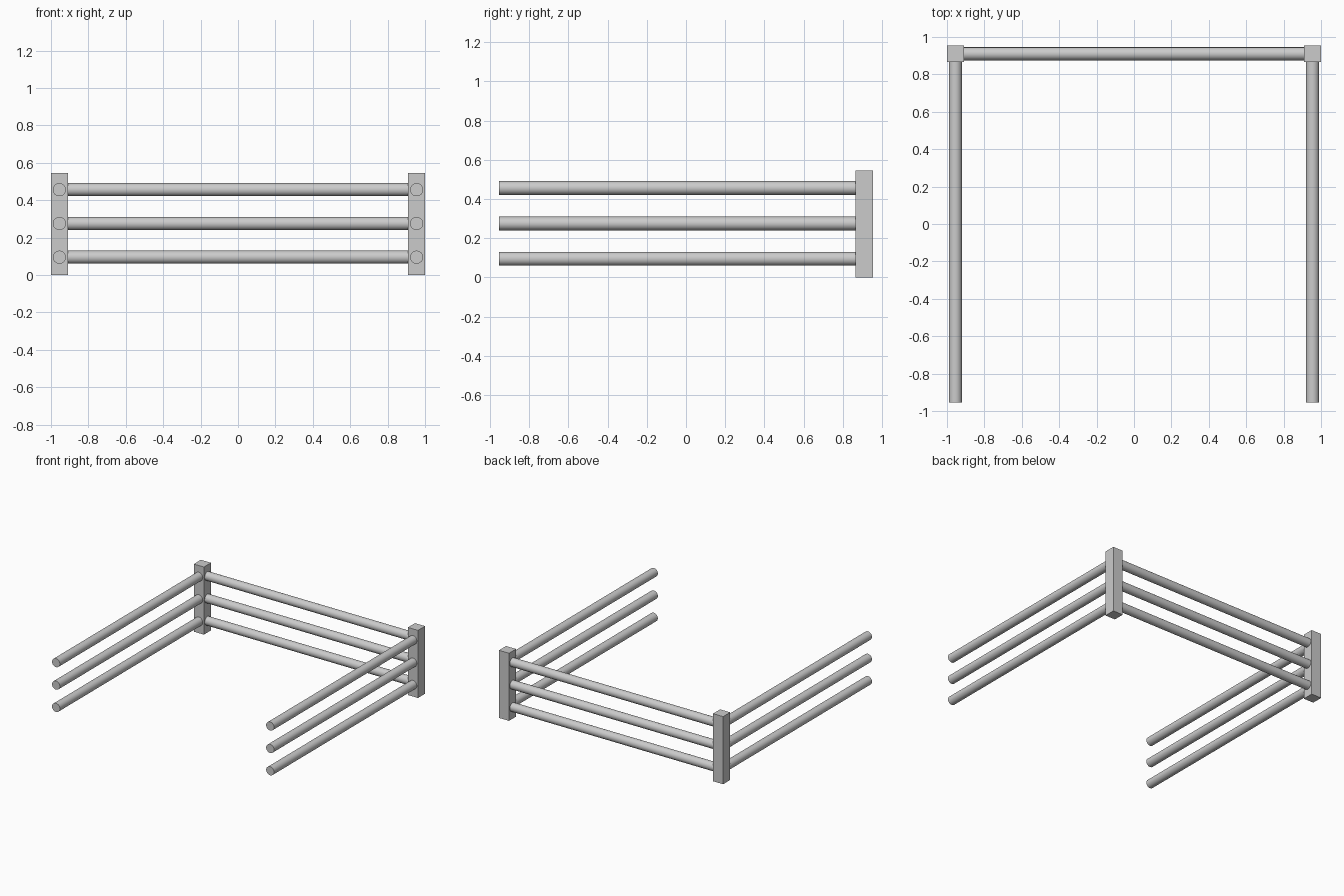
import bpy
import math

cube = bpy.data.objects.get("Cube")
if cube:
    bpy.data.objects.remove(cube, do_unlink=True)

grey = bpy.data.materials.new("plain grey")
grey.use_nodes = True
colour = (0.6, 0.6, 0.6, 1)
grey.diffuse_color = colour
grey.node_tree.nodes["Principled BSDF"].inputs["Base Color"].default_value = colour

POST_X, POST_Y = 0.955, 0.91      # post centres
POST_W, POST_H = 0.09, 0.545
RAIL_R = 0.035
FRONT_Y = -0.955                  # free ends of the side rails
RAIL_HEIGHTS = {"lower": 0.095, "middle": 0.275, "upper": 0.456}


def finish(name):
    obj = bpy.context.object
    obj.name = name
    obj.data.materials.append(grey)
    return obj


def post(name, x):
    bpy.ops.mesh.primitive_cube_add(size=1, location=(x, POST_Y, POST_H / 2))
    obj = finish(name)
    obj.scale = (POST_W, POST_W, POST_H)
    bpy.ops.object.transform_apply(location=False, rotation=False, scale=True)


def rail(name, centre, length, rotation):
    bpy.ops.mesh.primitive_cylinder_add(vertices=32, radius=RAIL_R, depth=length,
                                        location=centre, rotation=rotation)
    finish(name)
    bpy.ops.object.shade_smooth_by_angle(angle=math.radians(30))


# Corner posts with the side rails running forward from them
for side, sign in (("left", 1), ("right", -1)):
    post(side + "_post", sign * POST_X)
    for level, z in RAIL_HEIGHTS.items():
        rail(f"{side}_{level}_rail", (sign * POST_X, (POST_Y + FRONT_Y) / 2, z),
             POST_Y - FRONT_Y, (math.pi / 2, 0, 0))

# Back rails between the posts
for level, z in RAIL_HEIGHTS.items():
    rail(f"back_{level}_rail", (0, POST_Y, z), 2 * POST_X, (0, math.pi / 2, 0))
